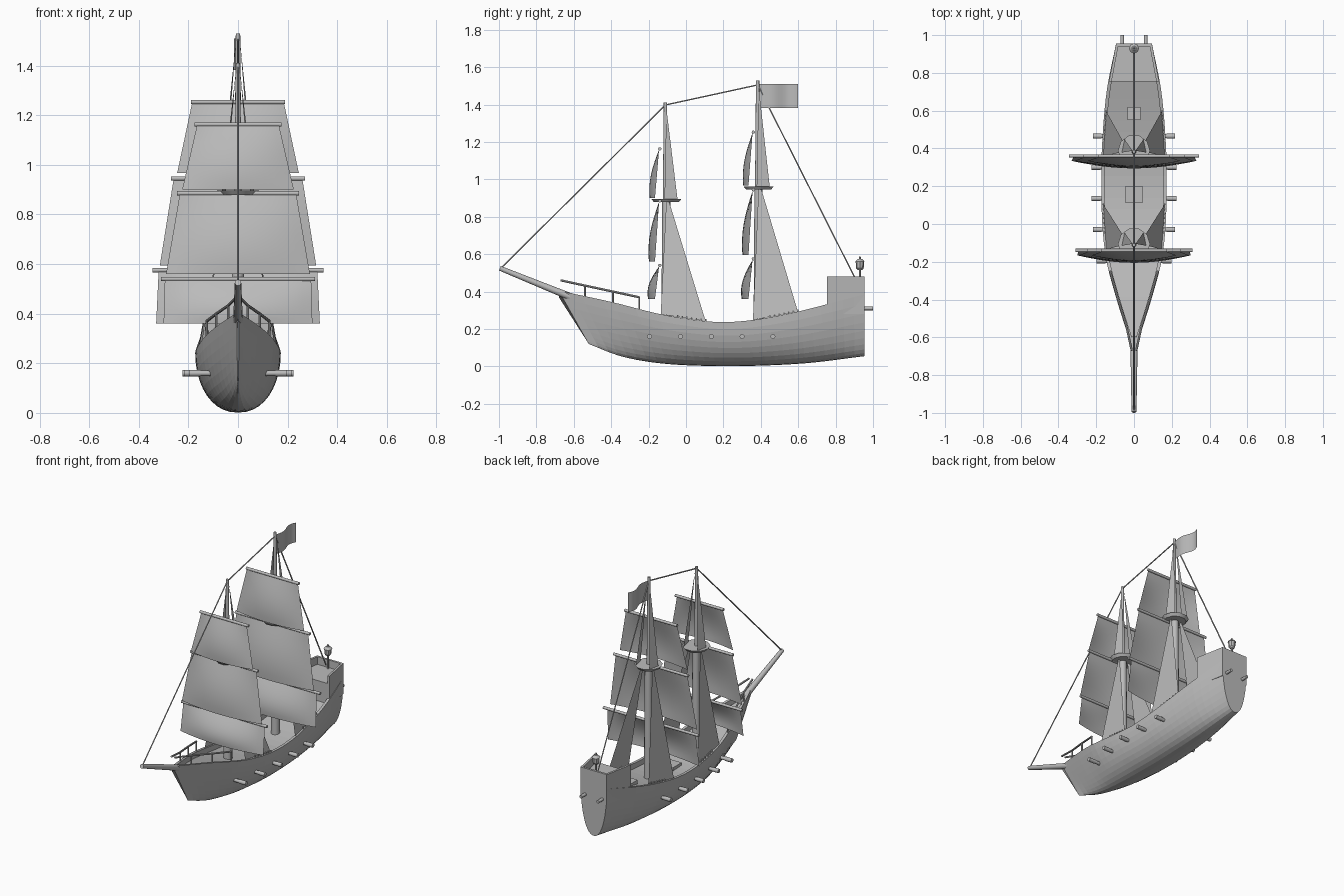
import bpy, bmesh, math
from mathutils import Vector

if "Cube" in bpy.data.objects:
    bpy.data.objects.remove(bpy.data.objects["Cube"])

mat = bpy.data.materials.new("plain grey")
mat.diffuse_color = (0.5, 0.5, 0.5, 1)
mat.use_nodes = True
mat.node_tree.nodes["Principled BSDF"].inputs["Base Color"].default_value = mat.diffuse_color


def add(name, verts, faces, smooth=None):
    me = bpy.data.meshes.new(name)
    me.from_pydata([tuple(v) for v in verts], [], faces)
    bm = bmesh.new()
    bm.from_mesh(me)
    bmesh.ops.remove_doubles(bm, verts=bm.verts, dist=1e-5)
    bmesh.ops.recalc_face_normals(bm, faces=bm.faces)
    bm.to_mesh(me)
    bm.free()
    me.materials.append(mat)
    if smooth:
        me.shade_smooth()
        me.set_sharp_from_angle(angle=math.radians(smooth))
    ob = bpy.data.objects.new(name, me)
    bpy.context.collection.objects.link(ob)
    return ob


def rod(name, a, b, r1, r2=None, n=12):
    """Tapered cylinder between two points."""
    a, b = Vector(a), Vector(b)
    r2 = r1 if r2 is None else r2
    q = (b - a).to_track_quat('Z', 'Y')
    ring = [Vector((math.cos(i * math.tau / n), math.sin(i * math.tau / n), 0)) for i in range(n)]
    verts = [a + q @ (p * r1) for p in ring] + [b + q @ (p * r2) for p in ring]
    faces = [(i, (i + 1) % n, n + (i + 1) % n, n + i) for i in range(n)]
    faces += [tuple(range(n)), tuple(range(n, 2 * n))]
    return add(name, verts, faces, 40)


def prism(name, outline, z0, z1):
    n = len(outline)
    verts = [(x, y, z) for z in (z0, z1) for x, y in outline]
    faces = [(i, (i + 1) % n, n + (i + 1) % n, n + i) for i in range(n)]
    return add(name, verts, faces + [tuple(range(n)), tuple(range(n, 2 * n))])


def curve(pts, x):
    """Smooth interpolation through sorted points."""
    x = min(max(x, pts[0][0]), pts[-1][0])
    i = next(k for k in range(len(pts) - 1) if x <= pts[k + 1][0])

    def slope(k):
        a, b = pts[max(k - 1, 0)], pts[min(k + 1, len(pts) - 1)]
        return (b[1] - a[1]) / (b[0] - a[0])
    (x0, y0), (x1, y1) = pts[i], pts[i + 1]
    h = x1 - x0
    t = (x - x0) / h
    return ((2*t**3 - 3*t*t + 1) * y0 + (t**3 - 2*t*t + t) * h * slope(i)
            + (3*t*t - 2*t**3) * y1 + (t**3 - t*t) * h * slope(i + 1))


# Hull lines along the length
SHEER = [(-.68, .405), (-.4, .345), (-.1, .272), (.2, .237), (.5, .272), (.955, .385)]
KEEL = [(-.52, .12), (-.35, .055), (-.15, .018), (.1, .003), (.35, .003), (.65, .018), (.955, .055)]
WIDTH = [(-.68, .004), (-.55, .045), (-.4, .092), (-.2, .145), (0, .168), (.2, .172),
         (.4, .17), (.7, .145), (.955, .095)]


def sheer(y): return curve(SHEER, y)
def width(y): return curve(WIDTH, y)


# Hull with bulwark and sunken deck
rings, NS, NT = [], 28, 10
for i in range(NS + 1):
    s = i / NS
    yt, yb = -.68 + 1.635 * s, -.52 + 1.475 * s
    zt, zb, w = sheer(yt), curve(KEEL, yb), width(yt)
    half = []
    for k in range(NT + 1):
        a = k / NT * math.pi / 2
        t = 1 - math.cos(a)
        half.append((w * math.sin(a) ** .9, yb + (yt - yb) * t, zb + (zt - zb) * t))
    wi = max(w - .018, .001)
    half += [(wi, yt, zt), (wi, yt, zt - .035)]
    rings.append(half + [(-x, y, z) for x, y, z in reversed(half[1:])])
n = len(rings[0])
faces = [(i*n + k, i*n + (k+1) % n, (i+1)*n + (k+1) % n, (i+1)*n + k)
         for i in range(NS) for k in range(n)]
faces += [tuple(range(n)), tuple(range(NS * n, NS * n + n))]
add("hull", [p for r in rings for p in r], faces)

# Stern cabin: floor block with side and rear walls
YA, YB = .755, .955
wa, wb = width(YA) - .004, width(YB)
prism("cabin", [(-wa, YA), (wa, YA), (wb, YB), (-wb, YB)], .28, .43)
for s in (-1, 1):
    prism("cabin_side_wall", [(s*wa, YA), (s*wb, YB), (s*(wb-.014), YB), (s*(wa-.014), YA)], .42, .48)
prism("cabin_rear_wall", [(-wb, YB - .014), (wb, YB - .014), (wb, YB), (-wb, YB)], .42, .48)

# Deck hatches
for y, h in ((.155, .045), (.585, .035)):
    z = sheer(y) - .04
    prism("hatch", [(-h, y-h), (h, y-h), (h, y+h), (-h, y+h)], z, z + .025)

# Stern lantern
for z0, z1, r0, r1 in ((.43, .52, .006, .006), (.515, .525, .012, .02), (.525, .56, .02, .023),
                       (.56, .575, .027, .012), (.575, .588, .006, .004)):
    rod("stern_lantern", (0, .93, z0), (0, .93, z1), r0, r1, 8)

# Broadside and stern guns
for s in (-1, 1):
    for y in (-.195, -.03, .135, .30, .465):
        w = width(y)
        rod("gun", (s * (w - .05), y, .16), (s * (w + .05), y, .16), .011)
        rod("gun_muzzle", (s * (w + .005), y, .16), (s * (w + .052), y, .16), .013)
    rod("stern_gun", (s * .062, .9, .31), (s * .062, 1, .31), .01)

# Bow rails with posts
for s in (-1, 1):
    top = [(s * max(width(y) - .008, .012), y, .37 + (-.25 - y) * .215) for y in (-.25, -.39, -.54, -.67)]
    for a, b in zip(top, top[1:]):
        rod("bow_rail", a, b, .006, n=8)
    for x, y, z in top[:3]:
        rod("rail_post", (x, y, sheer(y) - .01), (x, y, z), .005, n=8)

# Bowsprit
rod("bowsprit", (0, -.6, .365), (0, -.995, .525), .02, .013)


def sail(name, y, z0, z1, w0, w1, depth):
    """Billowing square sail hanging from a yard; w0 is the foot, w1 the head."""
    nu, nv = 16, 8
    verts = []
    for j in range(nv + 1):
        v = j / nv
        for i in range(nu + 1):
            u = 2 * i / nu - 1
            bulge = depth * math.sin(2.2 * v) * (1 - u * u)
            verts.append((u * (w1 + (w0 - w1) * v), y - .022 * v - bulge, z1 + (z0 - z1) * v))
    m = nu + 1
    add(name, verts, [(j*m + i, j*m + i + 1, (j+1)*m + i + 1, (j+1)*m + i)
                      for j in range(nv) for i in range(nu)], 30)


def rig(prefix, y, top, deck, plat, yard_y, yards, sails):
    rod(prefix + "_lower_mast", (0, y, deck), (0, y, plat), .027, .022)
    rod(prefix + "_top_mast", (0, y - .005, plat), (0, y - .005, top), .014, .009)
    # Lookout platform
    rod(prefix + "_platform", (0, y, plat - .012), (0, y, plat + .006), .07, .085, 10)
    for z, w in yards:
        rod(prefix + "_yard", (-w, yard_y, z), (w, yard_y, z), .009, n=10)
    for z0, z1, w0, w1, d in sails:
        sail(prefix + "_sail", yard_y - .004, z0, z1, w0, w1, d)
    # Shrouds as thin triangles, with deadeyes along the rail
    for s in (-1, 1):
        ya, yb = y - .03, y + .21
        foot = [(s * (width(v) - .009), v, sheer(v)) for v in (ya, yb)]
        add(prefix + "_shroud", [(s * .035, y, plat), (s * .037, y + .012, plat)] + foot[::-1],
            [(0, 1, 2, 3)])
        add(prefix + "_top_shroud", [(s * .008, y, top - .03), (s * .065, y - .01, plat),
                                     (s * .05, y + .06, plat)], [(0, 1, 2)])
        for k in range(7):
            v = y + .06 + k * .025
            x = s * (width(v) - .009)
            rod(prefix + "_deadeye", (x, v, sheer(v) - .005), (x, v, sheer(v) + .012), .005, n=6)


rig("fore", -.105, 1.41, .2, .89, -.14, [(.54, .31), (.885, .245), (1.163, .175)],
    [(.36, .535, .30, .295, .045), (.56, .88, .29, .235, .04), (.90, 1.16, .225, .165, .035)])
rig("main", .388, 1.53, .2, .957, .36, [(.575, .345), (.945, .27), (1.253, .19)],
    [(.36, .57, .33, .32, .045), (.595, .94, .315, .26, .04), (.968, 1.25, .245, .185, .035)])

# Stays between bowsprit, mast tops and stern
stay = [(0, -.99, .525), (0, -.11, 1.398), (0, .383, 1.505), (0, .91, .46)]
for a, b in zip(stay, stay[1:]):
    rod("stay", a, b, .004, n=6)

# Waving flag
N = 12
verts = []
for i in range(N + 1):
    t = i / N
    x = .018 * math.sin(t * math.tau) * t ** .5
    verts += [(x, .39 + .21 * t, 1.382), (x, .39 + .21 * t, 1.51)]
add("flag", verts, [(2*i, 2*i + 2, 2*i + 3, 2*i + 1) for i in range(N)], 40)
